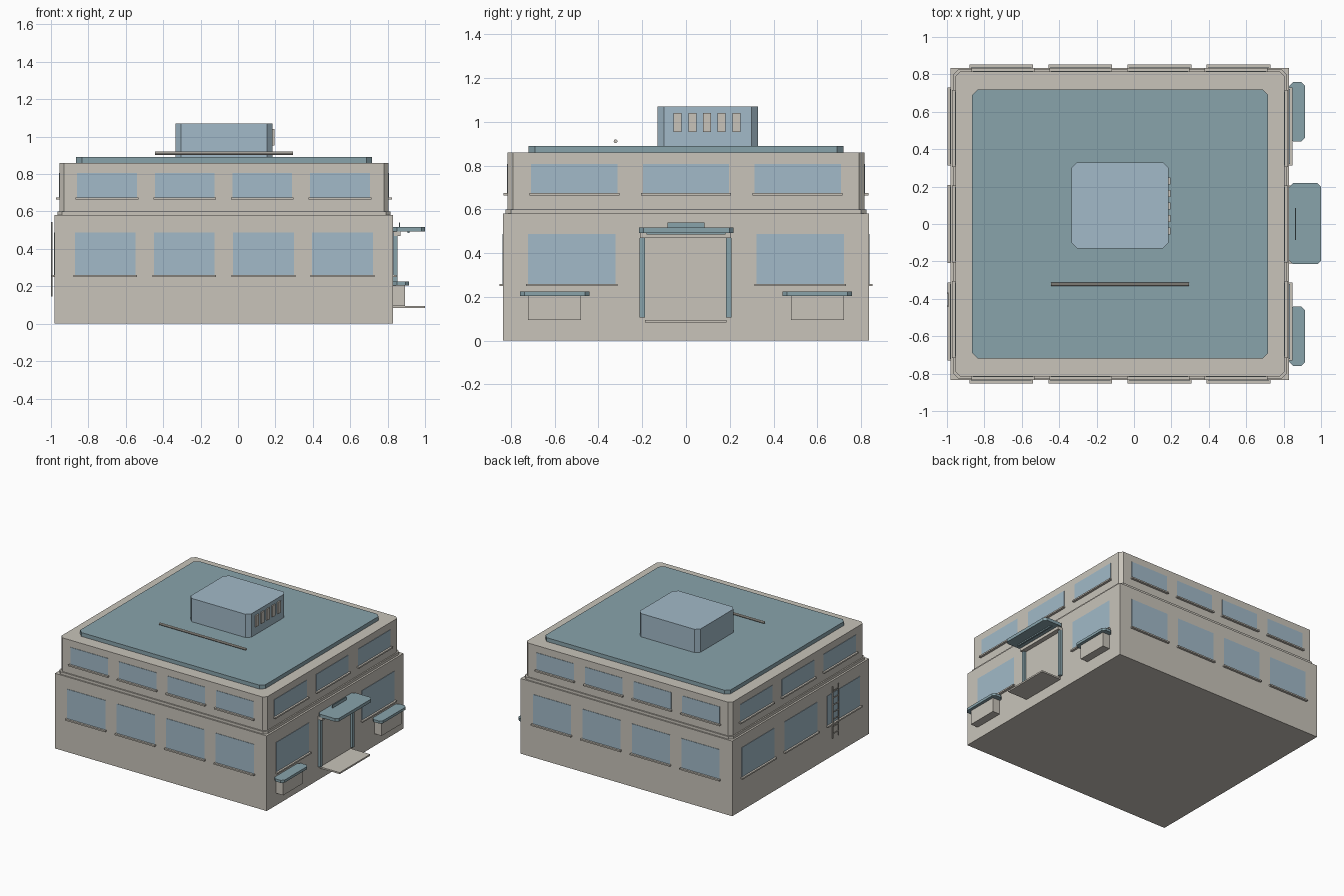
import bpy
import math

if "Cube" in bpy.data.objects:
    bpy.data.objects.remove(bpy.data.objects["Cube"], do_unlink=True)


def material(name, rgb):
    m = bpy.data.materials.new(name)
    m.use_nodes = True
    m.diffuse_color = (*rgb, 1)
    m.node_tree.nodes["Principled BSDF"].inputs["Base Color"].default_value = (*rgb, 1)
    return m


STONE = material("warm stone", (0.58, 0.55, 0.49))
TEAL = material("grey teal", (0.25, 0.37, 0.41))
BLUE = material("pale blue", (0.36, 0.49, 0.58))


def box(name, x, y, z, mat, chamfer=0):
    """Box from (min, max) ranges, with optional chamfered upright edges."""
    c = min(chamfer, (x[1] - x[0]) / 2.1)
    if c:
        outline = [(x[0] + c, y[0]), (x[1] - c, y[0]), (x[1], y[0] + c), (x[1], y[1] - c),
                   (x[1] - c, y[1]), (x[0] + c, y[1]), (x[0], y[1] - c), (x[0], y[0] + c)]
    else:
        outline = [(x[0], y[0]), (x[1], y[0]), (x[1], y[1]), (x[0], y[1])]
    n = len(outline)
    verts = [(*p, h) for h in z for p in outline]
    faces = [tuple(range(n))[::-1], tuple(range(n, 2 * n))]
    faces += [(i, (i + 1) % n, (i + 1) % n + n, i + n) for i in range(n)]
    mesh = bpy.data.meshes.new(name)
    mesh.from_pydata(verts, [], faces)
    mesh.materials.append(mat)
    ob = bpy.data.objects.new(name, mesh)
    bpy.context.collection.objects.link(ob)
    return ob


def rod(name, centre, radius, length, rotation, mat, sides=8):
    bpy.ops.mesh.primitive_cylinder_add(vertices=sides, radius=radius, depth=length,
                                        location=centre, rotation=rotation)
    ob = bpy.context.object
    ob.name = name
    ob.data.materials.append(mat)
    return ob


def wall_plate(name, axis, wall, side, span, z, depth, mat):
    """Plate standing out from a wall whose normal is side * axis."""
    out = tuple(sorted((wall, wall + side * depth)))
    if axis == "x":
        return box(name, out, span, z, mat)
    return box(name, span, out, z, mat)


def window(name, axis, wall, side, centre, width, z):
    half = width / 2
    wall_plate(name + "_glass", axis, wall, side, (centre - half, centre + half), z, 0.003, BLUE)
    half += 0.008
    wall_plate(name + "_sill", axis, wall, side, (centre - half, centre + half),
               (z[0] - 0.006, z[0] + 0.005), 0.018, STONE)


# Storeys
box("lower_storey", (-0.98, 0.83), (-0.835, 0.835), (0, 0.58), STONE)
box("ledge_band", (-0.965, 0.815), (-0.825, 0.825), (0.58, 0.6), STONE, 0.025)
box("upper_storey", (-0.955, 0.805), (-0.815, 0.815), (0.6, 0.86), STONE, 0.025)

# Roof
box("roof_slab", (-0.865, 0.717), (-0.72, 0.72), (0.86, 0.89), TEAL, 0.03)
box("roof_unit", (-0.335, 0.185), (-0.13, 0.33), (0.89, 1.07), BLUE, 0.03)
for i in range(5):
    y = -0.038 + 0.067 * i
    box("roof_unit_vent", (0.185, 0.195), (y - 0.018, y + 0.018), (0.953, 1.04), STONE)
rod("roof_pipe", (-0.075, -0.322, 0.911), 0.009, 0.74, (0, math.pi / 2, 0), STONE)

# Windows on the front and back walls
LOW, HIGH = (0.255, 0.487), (0.67, 0.806)
for side, label in ((-1, "front"), (1, "back")):
    for i in range(4):
        window(label + "_lower_window", "y", side * 0.835, side, -0.71 + 0.423 * i, 0.325, LOW)
        window(label + "_upper_window", "y", side * 0.815, side, -0.7 + 0.415 * i, 0.32, HIGH)

# Windows on the side walls; the entrance replaces the middle one on the left
for i in (-1, 0, 1):
    window("right_lower_window", "x", -0.98, -1, 0.522 * i, 0.4, LOW)
    window("right_upper_window", "x", -0.955, -1, 0.51 * i, 0.395, HIGH)
    window("left_upper_window", "x", 0.805, 1, 0.51 * i, 0.395, HIGH)
    if i:
        window("left_lower_window", "x", 0.83, 1, 0.522 * i, 0.4, LOW)

# Entrance
box("door_panel", (0.83, 0.834), (-0.19, 0.185), (0.095, 0.47), STONE)
box("door_step", (0.83, 1.0), (-0.187, 0.185), (0.083, 0.095), STONE)
for y in (-0.2, 0.195):
    box("door_post", (0.83, 0.852), (y - 0.012, y + 0.012), (0.105, 0.47), TEAL)
box("door_lintel", (0.83, 0.87), (-0.21, 0.205), (0.47, 0.493), STONE)
box("canopy", (0.83, 1.0), (-0.215, 0.218), (0.493, 0.517), TEAL, 0.02)
box("canopy_lip", (0.905, 0.918), (-0.18, 0.18), (0.484, 0.493), TEAL)
box("canopy_plate", (0.861, 0.867), (-0.085, 0.085), (0.517, 0.54), TEAL)

# Wall planters beside the entrance
for side in (-1, 1):
    y = sorted((side * 0.48, side * 0.722))
    box("planter_box", (0.83, 0.892), y, (0.095, 0.205), STONE)
    y = sorted((side * 0.442, side * 0.758))
    box("planter_top", (0.83, 0.915), y, (0.205, 0.225), TEAL, 0.02)

# Wall ladder
for y in (-0.44, -0.37):
    rod("ladder_rail", (-0.995, y, 0.345), 0.005, 0.4, (0, 0, 0), STONE, 6)
for i in range(7):
    rod("ladder_rung", (-0.995, -0.405, 0.18 + 0.055 * i), 0.004, 0.07,
        (math.pi / 2, 0, 0), STONE, 6)
